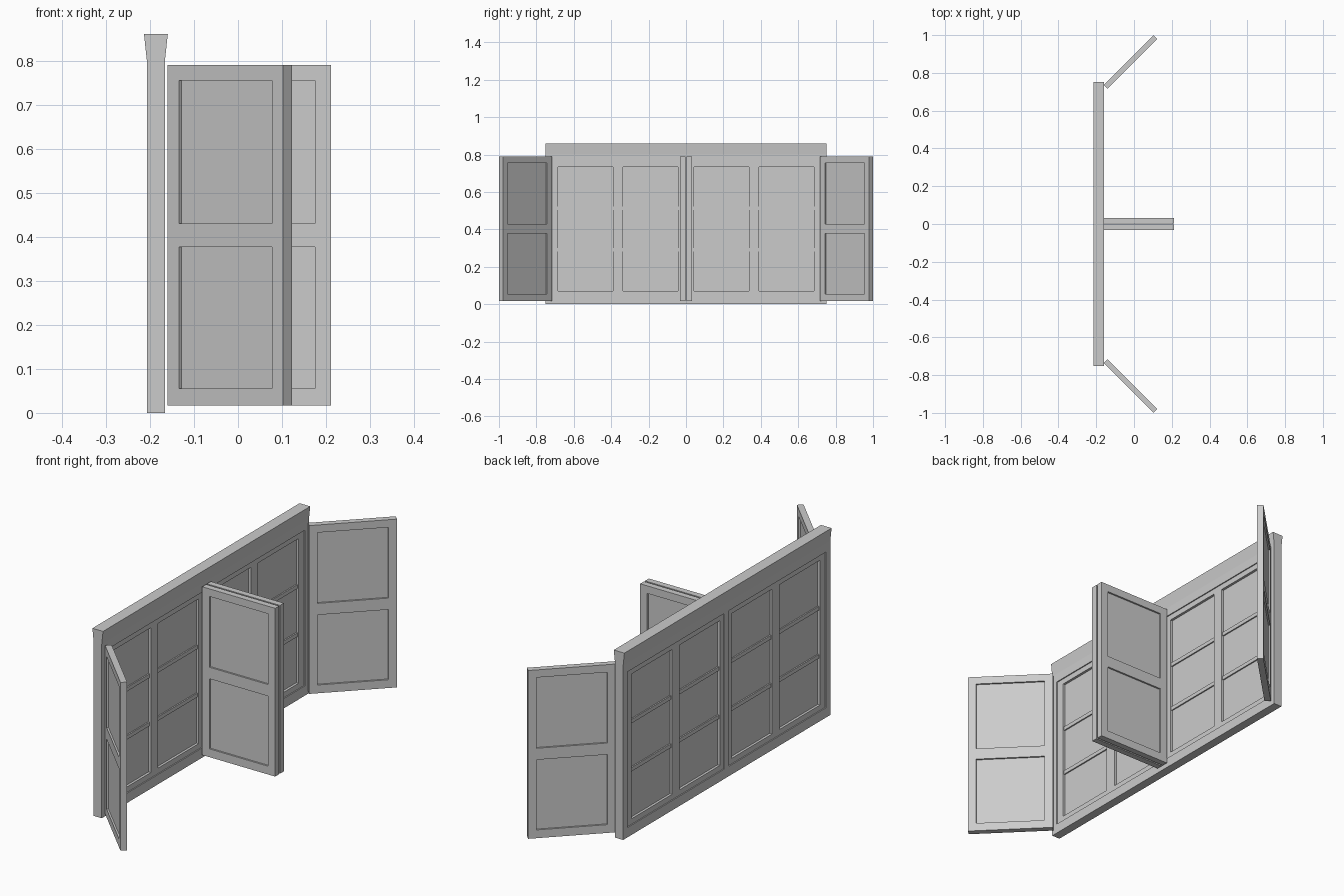
import bpy
import bmesh
from math import radians

cube = bpy.data.objects.get("Cube")
if cube:
    bpy.data.objects.remove(cube, do_unlink=True)

grey = bpy.data.materials.new("plain_grey")
grey.use_nodes = True
colour = (0.6, 0.6, 0.6, 1)
grey.diffuse_color = colour
grey.node_tree.nodes["Principled BSDF"].inputs["Base Color"].default_value = colour

WALL_X = -0.1865


def finish(name, bm, location, angle):
    bmesh.ops.recalc_face_normals(bm, faces=bm.faces)
    mesh = bpy.data.meshes.new(name)
    bm.to_mesh(mesh)
    bm.free()
    mesh.materials.append(grey)
    obj = bpy.data.objects.new(name, mesh)
    obj.location = location
    obj.rotation_euler.z = radians(angle)
    bpy.context.collection.objects.link(obj)
    return obj


def lattice(name, us, zs, thickness, holes=(), location=(WALL_X, 0, 0), angle=90):
    """Upright slab split at us and zs, with the listed cells left open."""
    bm = bmesh.new()
    grid = [[bm.verts.new((u, 0, z)) for z in zs] for u in us]
    for i in range(len(us) - 1):
        for j in range(len(zs) - 1):
            if (i, j) not in holes:
                bm.faces.new((grid[i][j], grid[i + 1][j],
                              grid[i + 1][j + 1], grid[i][j + 1]))
    obj = finish(name, bm, location, angle)
    solid = obj.modifiers.new("thickness", "SOLIDIFY")
    solid.thickness = thickness
    solid.offset = 0
    return obj


# Outer window frame with its centre post
lattice("window_frame", [-0.752, -0.722, -0.018, 0.018, 0.722, 0.752],
        [0, 0.045, 0.76, 0.80], 0.041, holes=[(1, 1), (3, 1)])

# Lintel, flaring out towards the top
bm = bmesh.new()
profile = [(-0.0205, 0.80), (0.0205, 0.80), (0.027, 0.86), (-0.027, 0.86)]
face = bm.faces.new([bm.verts.new((x, -0.752, z)) for x, z in profile])
ext = bmesh.ops.extrude_face_region(bm, geom=[face])["geom"]
bmesh.ops.translate(bm, vec=(0, 1.504, 0),
                    verts=[v for v in ext if isinstance(v, bmesh.types.BMVert)])
finish("lintel", bm, (WALL_X, 0, 0), 0)

# Sashes, glass and glazing bars on each side of the centre post
for side, sign in (("right", -1), ("left", 1)):
    def span(*values):
        return sorted(sign * v for v in values)

    lattice(side + "_sash", span(0.018, 0.042, 0.337, 0.389, 0.684, 0.722),
            [0.045, 0.07, 0.735, 0.76], 0.031, holes=[(1, 1), (3, 1)])
    lattice(side + "_glass", span(0.03, 0.70), [0.06, 0.745], 0.008)
    for pane, (a, b) in (("inner", (0.042, 0.337)), ("outer", (0.389, 0.684))):
        for level, z in (("lower", 0.292), ("upper", 0.513)):
            lattice(f"{side}_{pane}_{level}_bar", span(a, b),
                    [z - 0.009, z + 0.009], 0.02)


# Shutters: a frame of stiles and rails around two sunken panels
def shutter(name, location, angle):
    length, border, thick = 0.371, 0.036, 0.028
    lattice(name + "_frame", [0, border, length - border, length],
            [0.017, 0.055, 0.377, 0.43, 0.755, 0.79], thick,
            holes=[(1, 1), (1, 3)], location=location, angle=angle)
    for level, zs in (("lower", [0.055, 0.377]), ("upper", [0.43, 0.755])):
        lattice(f"{name}_{level}_panel", [border, length - border], zs,
                thick - 0.016, location=location, angle=angle)


for side, sign in (("right", -1), ("left", 1)):
    shutter(side + "_outer_shutter", (-0.15, sign * 0.727, 0), sign * 45)
    shutter(side + "_inner_shutter", (-0.16, sign * 0.0175, 0), 0)
